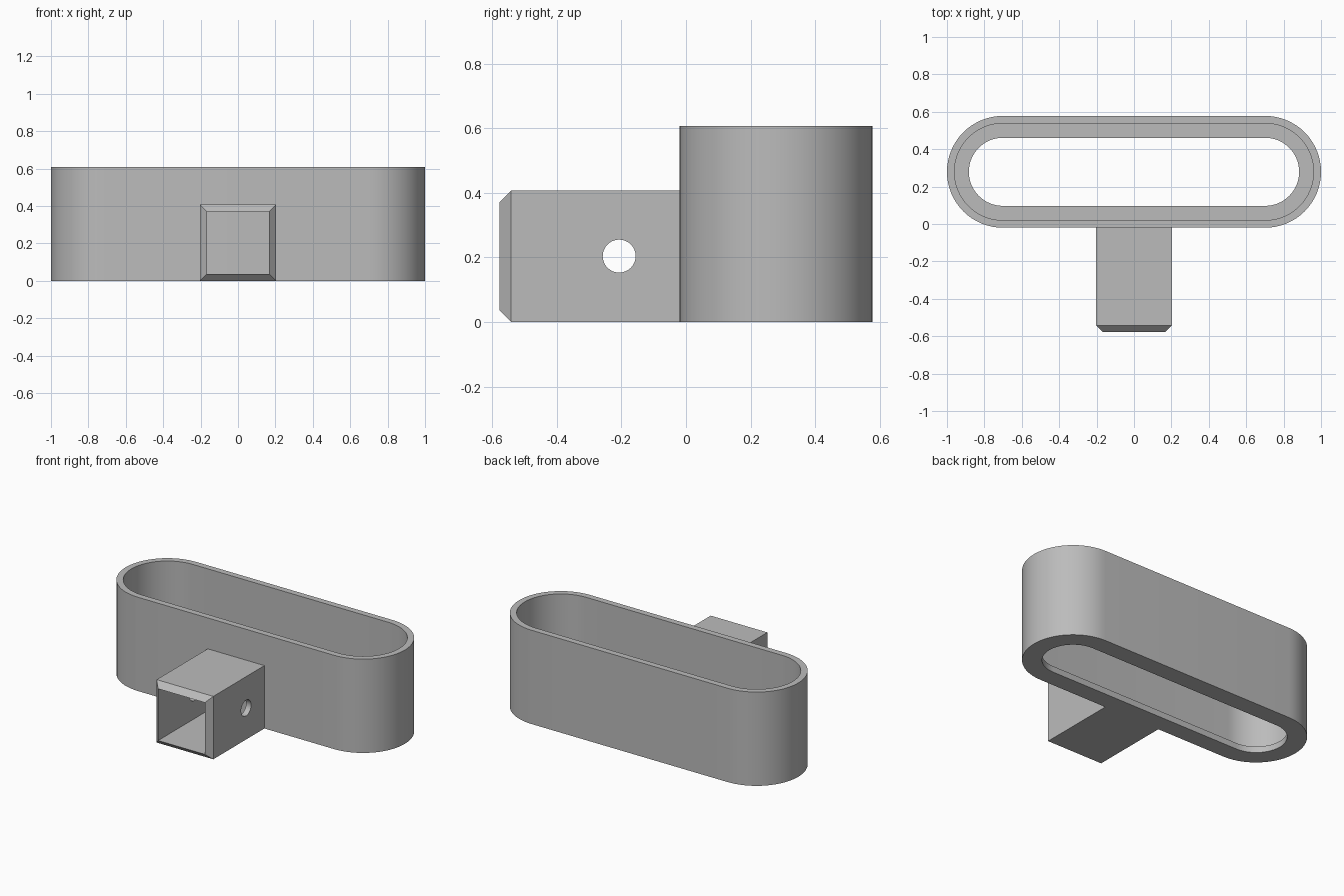
import bpy, bmesh, math

default = bpy.data.objects.get("Cube")
if default:
    bpy.data.objects.remove(default, do_unlink=True)

# Main dimensions
FRONT, BACK, HEIGHT = -0.02, 0.578, 0.607
RADIUS = (BACK - FRONT) / 2
MID_Y = (BACK + FRONT) / 2
STRAIGHT = 1 - RADIUS
WALL = 0.04
ARC_STEPS = 32

grey = bpy.data.materials.new("plain grey")
grey.use_nodes = True
colour = (0.5, 0.5, 0.5, 1)
grey.diffuse_color = colour
grey.node_tree.nodes["Principled BSDF"].inputs["Base Color"].default_value = colour


def stadium(radius, z):
    """Rounded slot outline, straight sides along x."""
    points = []
    for side, start in ((1, -math.pi / 2), (-1, math.pi / 2)):
        for i in range(ARC_STEPS + 1):
            a = start + math.pi * i / ARC_STEPS
            points.append((side * STRAIGHT + radius * math.cos(a),
                           MID_Y + radius * math.sin(a), z))
    return points


def rectangle(inset, y):
    """Socket outline in the xz plane, shrunk by inset."""
    w, low, high = 0.203 - inset, inset, 0.407 - inset
    return [(-w, y, low), (w, y, low), (w, y, high), (-w, y, high)]


def closed_loft(name, loops):
    """Bridge each outline to the next and the last back to the first."""
    bm = bmesh.new()
    rings = [[bm.verts.new(p) for p in loop] for loop in loops]
    for ring, following in zip(rings, rings[1:] + rings[:1]):
        for i in range(len(ring)):
            j = (i + 1) % len(ring)
            bm.faces.new((ring[i], ring[j], following[j], following[i]))
    bmesh.ops.recalc_face_normals(bm, faces=bm.faces)
    mesh = bpy.data.meshes.new(name)
    bm.to_mesh(mesh)
    bm.free()
    obj = bpy.data.objects.new(name, mesh)
    bpy.context.collection.objects.link(obj)
    mesh.materials.append(grey)
    return obj


def smooth(obj):
    bpy.ops.object.select_all(action="DESELECT")
    obj.select_set(True)
    bpy.context.view_layer.objects.active = obj
    bpy.ops.object.shade_smooth_by_angle(angle=math.radians(30))


# Slot-shaped sleeve with an inward lip at the bottom
inner, lip = RADIUS - WALL, RADIUS - 3 * WALL + 0.003
section = [(RADIUS, 0), (RADIUS, HEIGHT), (inner, HEIGHT),
           (inner, WALL), (lip, WALL), (lip, 0)]
sleeve = closed_loft("oval_sleeve", [stadium(r, z) for r, z in section])
smooth(sleeve)

# Square socket with a chamfered mouth
thick = 0.036
socket = closed_loft("square_socket", [
    rectangle(0, FRONT), rectangle(0, -0.542),
    rectangle(thick, -0.578), rectangle(thick, FRONT)])

# Pin hole through both socket sides
bpy.ops.mesh.primitive_cylinder_add(
    vertices=48, radius=0.051, depth=1, location=(0, -0.207, 0.204),
    rotation=(0, math.pi / 2, 0))
cutter = bpy.context.object
cutter.name = "pin_hole_cutter"
cutter.hide_render = True
cutter.data.materials.append(grey)
cut = socket.modifiers.new("pin_hole", "BOOLEAN")
cut.operation, cut.solver, cut.object = "DIFFERENCE", "EXACT", cutter
bpy.context.view_layer.objects.active = socket
bpy.ops.object.modifier_apply(modifier=cut.name)
bpy.data.objects.remove(cutter, do_unlink=True)
smooth(socket)
